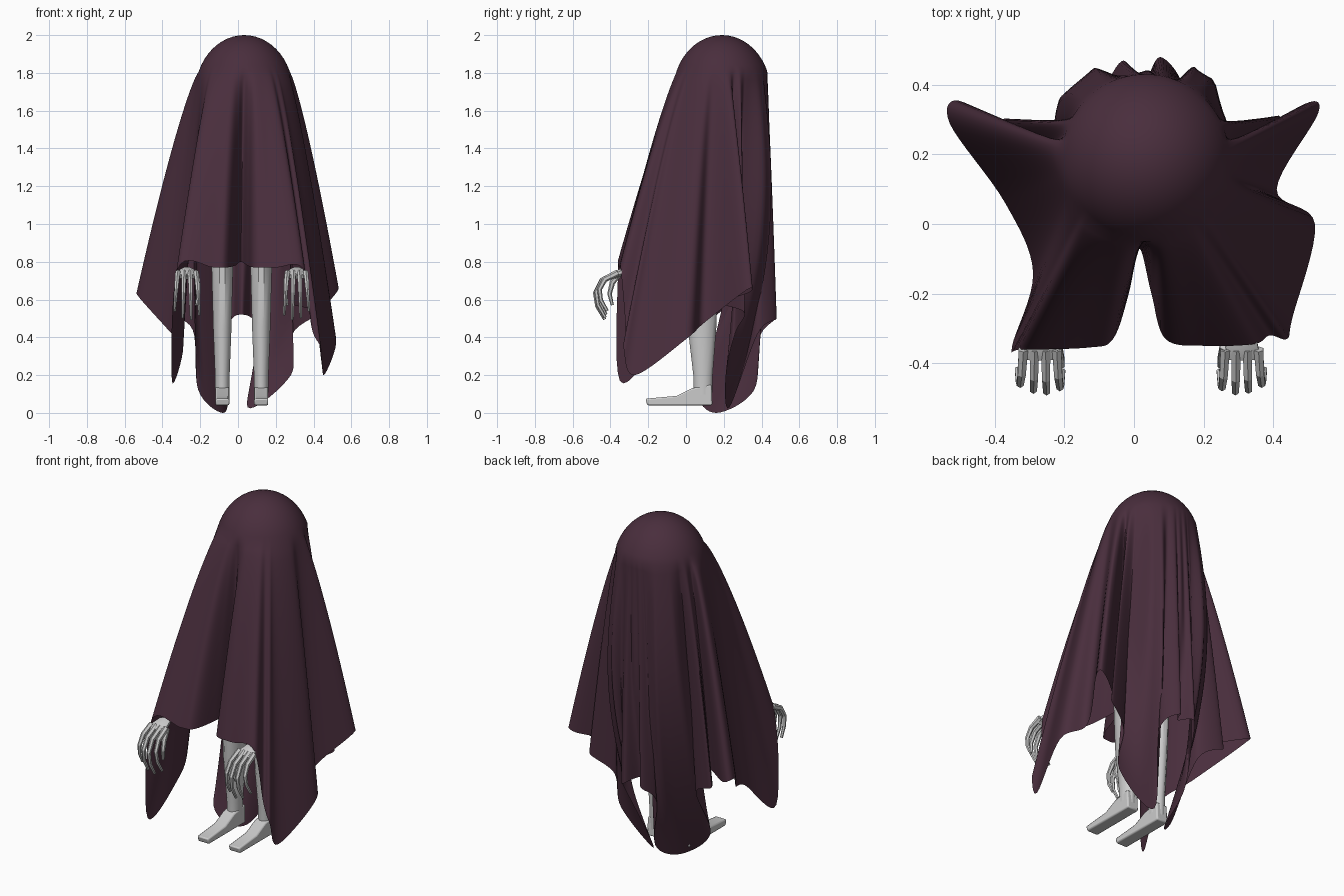
import bpy, bmesh, math
from mathutils import Vector

cube = bpy.data.objects.get("Cube")
if cube:
    bpy.data.objects.remove(cube, do_unlink=True)

MID = 0.02      # mirror line of the body


def material(name, rgb):
    mat = bpy.data.materials.new(name)
    mat.use_nodes = True
    colour = (*rgb, 1.0)
    mat.diffuse_color = colour
    mat.node_tree.nodes["Principled BSDF"].inputs["Base Color"].default_value = colour
    return mat


plum = material("plum cloth", (0.067, 0.027, 0.046))
grey = material("pale grey skin", (0.6, 0.6, 0.6))


def finish(bm, name, mat, angle):
    bmesh.ops.recalc_face_normals(bm, faces=bm.faces[:])
    mesh = bpy.data.meshes.new(name)
    bm.to_mesh(mesh)
    bm.free()
    mesh.materials.append(mat)
    obj = bpy.data.objects.new(name, mesh)
    bpy.context.collection.objects.link(obj)
    bpy.ops.object.select_all(action="DESELECT")
    obj.select_set(True)
    bpy.context.view_layer.objects.active = obj
    bpy.ops.object.shade_smooth_by_angle(angle=math.radians(angle))
    return obj


def bridge(bm, a, b):
    n = len(a)
    for i in range(n):
        bm.faces.new((a[i], a[(i + 1) % n], b[(i + 1) % n], b[i]))


def tube(bm, path, sides):
    """Capped tube through (x, y, z, half width, half depth) rings."""
    points = [Vector(p[:3]) for p in path]
    rings = []
    for i, (x, y, z, rx, ry) in enumerate(path):
        tangent = points[min(i + 1, len(path) - 1)] - points[max(i - 1, 0)]
        across = Vector((1, 0, 0))
        depth = tangent.cross(across).normalized()
        ring = []
        for k in range(sides):
            a = math.tau * (k + 0.5) / sides
            ring.append(bm.verts.new(points[i] + across * rx * math.cos(a) + depth * ry * math.sin(a)))
        rings.append(ring)
    for a, b in zip(rings, rings[1:]):
        bridge(bm, a, b)
    bm.faces.new(rings[0])
    bm.faces.new(rings[-1])


# Draped sheet: hem points as (angle on the head, x, y, z), starting at the front gap
HEM = [
    (-90, .015, -.07, .80), (-84, .05, -.20, .78), (-77, .09, -.33, .77),
    (-68, .20, -.35, .77), (-58, .345, -.345, .76), (-52, .39, -.32, .45),
    (-46, .44, -.33, .34), (-40, .455, -.27, .20),
    (-20, .52, 0, .39), (-9, .41, .10, .48), (3, .53, .32, .65),
    (9, .48, .34, .64), (16, .29, .20, .58), (23, .42, .31, .53),
    (30, .29, .26, .42), (40, .28, .21, .20), (58, .05, .23, .03),
    (69, .14, .38, .42), (78, .075, .48, .50), (87, .02, .39, .52),
    (95, -.03, .47, .50), (102, -.08, .39, .40), (109, -.05, .36, .12),
    (124, -.08, .16, 0), (141, -.21, .07, .12), (149, -.24, .25, .44),
    (156, -.38, .30, .53), (164, -.29, .18, .56), (171, -.49, .35, .61),
    (177, -.53, .29, .62), (190, -.37, .06, .44), (204, -.29, -.14, .35),
    (219, -.35, -.35, .17), (228, -.32, -.36, .76), (248, -.13, -.355, .77),
    (257, -.06, -.33, .77), (264, -.015, -.20, .78),
]
HEAD_X, HEAD_Y, HEAD_R = 0.033, 0.19, 0.24
TOP, SHOULDER = 2.0, 1.81


def hem_point(i):
    turn, k = divmod(i, len(HEM))
    a, x, y, z = HEM[k]
    return Vector((a + 360 * turn, x, y, z))


def hem_curve(steps):
    for i in range(len(HEM)):
        p0, p1, p2, p3 = (hem_point(i + j) for j in (-1, 0, 1, 2))
        for s in range(steps):
            t = s / steps
            yield 0.5 * (2 * p1 + (p2 - p0) * t + (2 * p0 - 5 * p1 + 4 * p2 - p3) * t * t
                         + (3 * p1 - p0 - 3 * p2 + p3) * t ** 3)


def build_sheet():
    bm = bmesh.new()
    hem = list(hem_curve(8))
    rings = []
    # Rounded crown
    end = math.radians(68)
    for row in range(1, 11):
        phi = end * row / 10
        r = HEAD_R * math.sin(phi) / math.sin(end)
        z = TOP - (TOP - SHOULDER) * (1 - math.cos(phi)) / (1 - math.cos(end))
        rings.append([bm.verts.new((HEAD_X + r * math.cos(math.radians(h[0])),
                                    HEAD_Y + r * math.sin(math.radians(h[0])), z)) for h in hem])
    # Hanging folds, deepening towards the hem; columns that tuck under bulge out first
    rows = 34
    for row in range(1, rows + 1):
        s = row / rows
        ring = []
        for a, x, y, z in hem:
            out_x, out_y = math.cos(math.radians(a)), math.sin(math.radians(a))
            reach = (x - HEAD_X) * out_x + (y - HEAD_Y) * out_y
            tuck = 1 - min(max((reach - 0.08) / 0.17, 0), 1)
            f = s ** (0.8 + 1.1 * tuck)
            r = HEAD_R * (1 - f) + 0.09 * tuck * math.sin(math.pi * s)
            ring.append(bm.verts.new((HEAD_X + r * out_x + (x - HEAD_X) * f,
                                      HEAD_Y + r * out_y + (y - HEAD_Y) * f,
                                      SHOULDER + (max(z, 0) - SHOULDER) * s)))
        rings.append(ring)
    for a, b in zip(rings, rings[1:]):
        bridge(bm, a, b)
    crown = bm.verts.new((HEAD_X, HEAD_Y, TOP))
    first = rings[0]
    for i in range(len(first)):
        bm.faces.new((crown, first[i], first[(i + 1) % len(first)]))
    finish(bm, "draped_sheet", plum, 60)


def build_leg(name, x):
    bm = bmesh.new()
    tube(bm, [(x, .09, .08, .038, .05), (x, .09, .2, .04, .053), (x, .085, .45, .05, .078),
              (x, .085, .75, .058, .088), (x, .09, .95, .062, .09)], 12)
    finish(bm, name + "_leg", grey, 40)


def build_foot(name, x):
    bm = bmesh.new()
    outline = [(.14, .04), (-.205, .04), (-.215, .075), (-.05, .09), (.03, .13), (.135, .15)]
    sides = [[bm.verts.new((x + w, y, z)) for y, z in outline] for w in (-.037, .037)]
    bridge(bm, *sides)
    for ring in sides:
        bm.faces.new(ring)
    foot = finish(bm, name + "_foot", grey, 30)
    bevel = foot.modifiers.new("rounded edges", "BEVEL")
    bevel.width = 0.008
    bevel.segments = 2


def build_hand(name, x, side):
    # Palm with four curled fingers and a thumb on the inner side
    bm = bmesh.new()
    tube(bm, [(x, -.30, .755, .038, .018), (x, -.35, .742, .05, .02),
              (x, -.385, .722, .056, .017)], 8)
    for i, length in enumerate((0.9, 1.0, 0.96, 0.82)):
        fx = x + side * (i - 1.5) * 0.032
        spread = side * (i - 1.5) * 0.006
        curl = [(-.36, .742), (-.445, .70), (-.48, .635), (-.47, .565), (-.43, .495)]
        path = []
        for j, (y, z) in enumerate(curl):
            r = 0.0155 - 0.002 * j
            path.append((fx + spread * j / 2, -.36 + (y + .36) * length,
                         .742 + (z - .742) * length, r, r * 1.15))
        tube(bm, path, 6)
    tx = x - side * 0.05
    tube(bm, [(tx, -.35, .74, .015, .016), (tx - side * .008, -.39, .69, .014, .015),
              (tx - side * .01, -.405, .63, .012, .012), (tx, -.39, .57, .008, .008)], 6)
    finish(bm, name + "_hand", grey, 25)


build_sheet()
for name, side in (("left", 1), ("right", -1)):
    build_leg(name, MID + side * 0.103)
    build_foot(name, MID + side * 0.103)
    build_hand(name, MID + side * 0.29, side)
